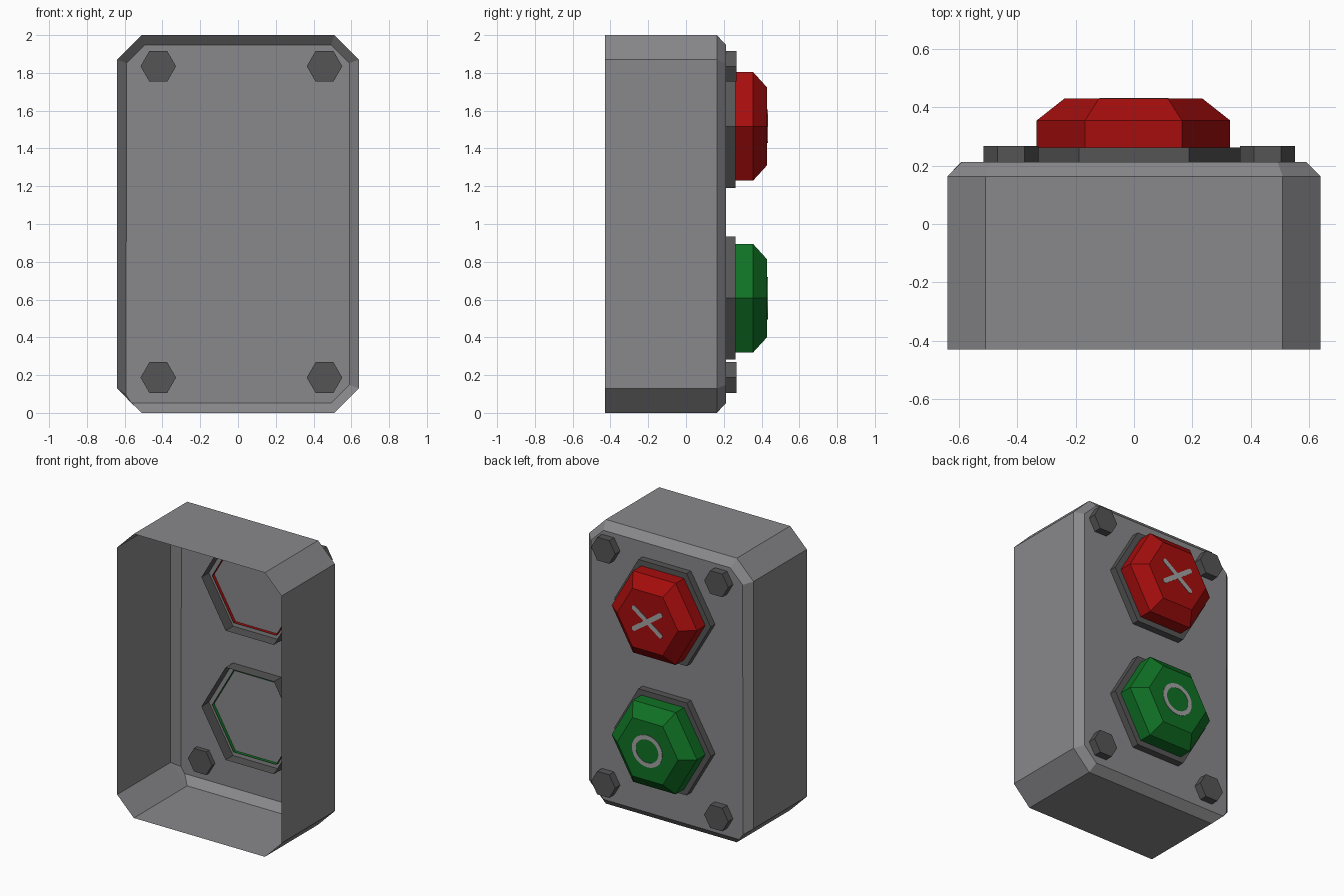
import bpy, bmesh, math

if "Cube" in bpy.data.objects:
    bpy.data.objects.remove(bpy.data.objects["Cube"])


def material(name, rgb):
    m = bpy.data.materials.new(name)
    m.diffuse_color = (*rgb, 1)
    m.use_nodes = True
    m.node_tree.nodes["Principled BSDF"].inputs["Base Color"].default_value = m.diffuse_color
    return m


GREY = material("casing_grey", (0.25, 0.25, 0.26))
DARK = material("dark_metal", (0.09, 0.09, 0.09))
RED = material("button_red", (0.38, 0.004, 0.004))
GREEN = material("button_green", (0.005, 0.165, 0.018))
MARK = material("mark_grey", (0.36, 0.36, 0.36))


def loft(name, mat, sections, cap_start=False, cap_end=True):
    """Skin a list of (y, [(x, z), ...]) sections along y."""
    bm = bmesh.new()
    loops = [[bm.verts.new((x, y, z)) for x, z in pts] for y, pts in sections]
    for a, b in zip(loops, loops[1:]):
        n = len(a)
        for i in range(n):
            j = (i + 1) % n
            bm.faces.new((a[i], a[j], b[j], b[i]))
    if cap_start:
        bm.faces.new(loops[0][::-1])
    if cap_end:
        bm.faces.new(loops[-1])
    bm.normal_update()
    # sections run clockwise seen from +y, so turn the faces outward
    if sum((f.normal.y for f in bm.faces if f.calc_center_median().y > sections[-1][0] - 0.02), 0) < 0:
        bmesh.ops.reverse_faces(bm, faces=bm.faces)
    me = bpy.data.meshes.new(name)
    bm.to_mesh(me)
    bm.free()
    me.materials.append(mat)
    ob = bpy.data.objects.new(name, me)
    bpy.context.collection.objects.link(ob)
    return ob


def ngon(cx, cz, r, n=6, rz=None):
    rz = rz or r
    return [(cx + r * math.cos(2 * math.pi * i / n),
             cz + rz * math.sin(2 * math.pi * i / n)) for i in range(n)]


def octagon(hx, hz, cx, cz):
    """Rectangle around z = 1 whose corners are cut at cx, cz."""
    return [(hx, 1 - cz), (hx, 1 + cz), (cx, 1 + hz), (-cx, 1 + hz),
            (-hx, 1 + cz), (-hx, 1 - cz), (-cx, 1 - hz), (cx, 1 - hz)]


# Casing: thin shell, open at -y, bevelled around the button plate
rim = octagon(0.64, 1.0, 0.51, 0.87)
plate = octagon(0.59, 0.947, 0.493, 0.852)
plate[5], plate[6] = (-0.593, 0.095), (-0.565, 0.053)   # tighter corner
loft("casing", GREY, [(-0.43, rim), (0.163, rim), (0.213, plate)])

# Corner bolts, passing through the plate
for side, x in (("left", -0.422), ("right", 0.458)):
    for level, z in (("lower", 0.187), ("upper", 1.835)):
        h = ngon(x, z, 0.094)
        loft(f"bolt_{level}_{side}", DARK, [(0.18, h), (0.267, h)], cap_start=True)

# Collars and bevelled push buttons, open on the inside
for name, z, mat in (("stop", 1.517, RED), ("start", 0.607, GREEN)):
    outer, body = ngon(0, z, 0.376), ngon(-0.002, z, 0.332)
    loft(f"{name}_collar", DARK, [(0.13, outer), (0.262, outer), (0.2625, body)],
         cap_end=False)
    loft(f"{name}_button", mat,
         [(0.19, body), (0.355, body), (0.43, ngon(-0.002, z, 0.237))])

# Cross mark on the red button: two thin rounded bars
for name, s in (("a", 1), ("b", -1)):
    ang, half, r = s * math.atan2(0.085, 0.12), 0.125, 0.017
    bar = []
    for i in range(12):
        t = 2 * math.pi * (i + 0.5) / 12
        u = r * math.cos(t) + math.copysign(half, math.cos(t))
        v = r * math.sin(t)
        bar.append((u * math.cos(ang) - v * math.sin(ang),
                    1.517 + u * math.sin(ang) + v * math.cos(ang)))
    loft(f"cross_bar_{name}", MARK, [(0.429, bar), (0.433, bar)])

# Ring mark on the green button
big, small = ngon(0, 0.607, 0.118, 32, 0.112), ngon(0, 0.607, 0.088, 32, 0.082)
loft("ring_mark", MARK, [(0.429, big), (0.433, big), (0.433, small), (0.429, small)],
     cap_end=False)
